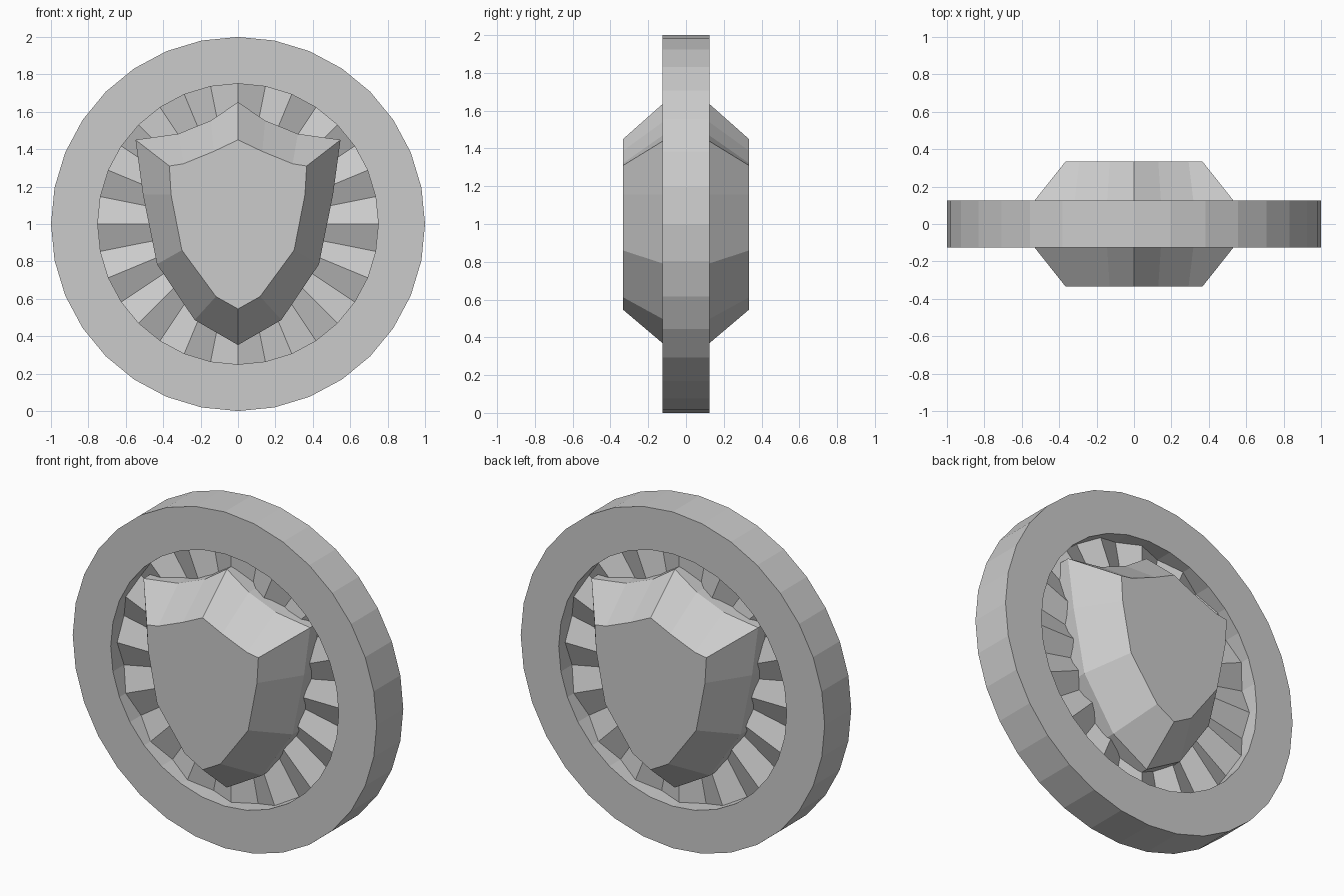
import bpy
from math import cos, sin, pi

cube = bpy.data.objects.get("Cube")
if cube:
    bpy.data.objects.remove(cube, do_unlink=True)

SIDES = 32
CENTRE_Z = 1.0

grey = bpy.data.materials.new("plain_grey")
grey.use_nodes = True
grey.diffuse_color = (0.6, 0.6, 0.6, 1)
grey.node_tree.nodes["Principled BSDF"].inputs["Base Color"].default_value = grey.diffuse_color


def make_object(name, verts, faces):
    mesh = bpy.data.meshes.new(name)
    mesh.from_pydata(verts, [], faces)
    mesh.materials.append(grey)
    obj = bpy.data.objects.new(name, mesh)
    bpy.context.collection.objects.link(obj)
    # Consistent outward normals
    bpy.context.view_layer.objects.active = obj
    obj.select_set(True)
    bpy.ops.object.mode_set(mode='EDIT')
    bpy.ops.mesh.select_all(action='SELECT')
    bpy.ops.mesh.normals_make_consistent(inside=False)
    bpy.ops.object.mode_set(mode='OBJECT')
    obj.select_set(False)
    return obj


def lathe(name, section):
    """Sweep a closed section of (radius, y) round the y axis; section(i) gives one slice."""
    n = len(section(0))
    verts, faces = [], []
    for i in range(SIDES):
        a = 2 * pi * i / SIDES
        verts += [(r * cos(a), y, CENTRE_Z + r * sin(a)) for r, y in section(i)]
        j = (i + 1) % SIDES
        for k in range(n):
            m = (k + 1) % n
            faces.append((i * n + k, i * n + m, j * n + m, j * n + k))
    return make_object(name, verts, faces)


def loft(name, loops):
    """Bridge matching loops of points and cap both ends."""
    n = len(loops[0])
    verts = [p for loop in loops for p in loop]
    faces = [tuple(range(n)), tuple(range(len(verts) - n, len(verts)))]
    for s in range(len(loops) - 1):
        for k in range(n):
            m = (k + 1) % n
            faces.append((s * n + k, s * n + m, (s + 1) * n + m, (s + 1) * n + k))
    return make_object(name, verts, faces)


def mirrored(half, y):
    """Complete a half outline, which starts and ends on the centre line."""
    left = [(-x, z) for x, z in reversed(half[1:-1])]
    return [(x, y, z) for x, z in half + left]


# Flat outer ring
RIM = 0.125
lathe("outer_ring", lambda i: [(1.0, -RIM), (1.0, RIM), (0.75, RIM), (0.75, -RIM)])


# Pleated disc set inside the ring, ridges and valleys alternating
def pleat(i):
    y = 0.065 if i % 2 == 0 else 0.02
    return [(0.752, -y), (0.752, y), (0.38, y), (0.38, -y)]


lathe("pleated_disc", pleat)

# Bevelled shield, the same on front and back
rim = [(0, 1.652), (0.145, 1.553), (0.32, 1.482), (0.548, 1.45),
       (0.508, 1.157), (0.433, 0.785), (0.232, 0.487), (0, 0.353)]
face = [(0, 1.45), (0.13, 1.388), (0.292, 1.322), (0.367, 1.31),
        (0.358, 1.157), (0.3, 0.86), (0.118, 0.612), (0, 0.546)]
loft("shield", [mirrored(face, -0.333), mirrored(rim, -0.105),
                mirrored(rim, 0.105), mirrored(face, 0.333)])
